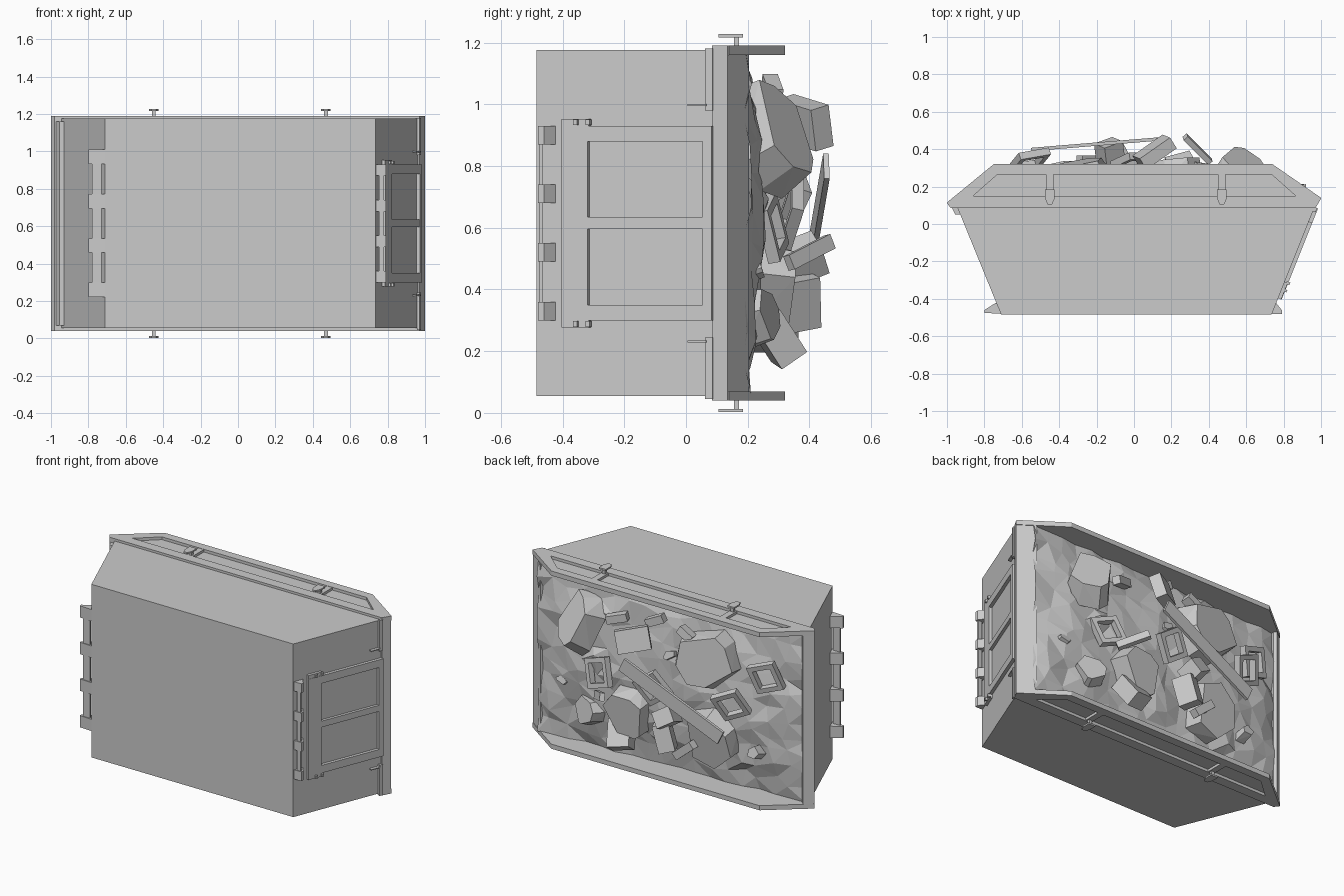
import bpy, bmesh, math, random
from mathutils import Matrix, Vector, Euler

random.seed(11)
if "Cube" in bpy.data.objects:
    bpy.data.objects.remove(bpy.data.objects["Cube"])

grey = bpy.data.materials.new("plain grey")
grey.use_nodes = True
colour = (0.6, 0.6, 0.6, 1)
grey.diffuse_color = colour
grey.node_tree.nodes["Principled BSDF"].inputs["Base Color"].default_value = colour


def finish(name, bm, matrix=None):
    if matrix is not None:
        bm.transform(matrix)
    mesh = bpy.data.meshes.new(name)
    bm.to_mesh(mesh)
    bm.free()
    mesh.materials.append(grey)
    obj = bpy.data.objects.new(name, mesh)
    bpy.context.scene.collection.objects.link(obj)
    return obj


def prism(name, loops, low, high, matrix=None):
    """Extrude an outline, with optional holes, from low to high."""
    bm = bmesh.new()
    edges = []
    for loop in loops:
        verts = [bm.verts.new((x, y, low)) for x, y in loop]
        edges += [bm.edges.new((a, b)) for a, b in zip(verts, verts[1:] + verts[:1])]
    bmesh.ops.triangle_fill(bm, edges=edges, use_beauty=True)
    top = bmesh.ops.extrude_face_region(bm, geom=bm.faces[:], use_keep_orig=True)
    moved = [g for g in top["geom"] if isinstance(g, bmesh.types.BMVert)]
    bmesh.ops.translate(bm, verts=moved, vec=(0, 0, high - low))
    bmesh.ops.recalc_face_normals(bm, faces=bm.faces)
    return finish(name, bm, matrix)


def rect(x0, x1, y0, y1):
    return [(x0, y0), (x1, y0), (x1, y1), (x0, y1)]


def place(pos, turn):
    angles = [math.radians(a) for a in turn]
    return Matrix.Translation(pos) @ Euler(angles).to_matrix().to_4x4()


def block(name, pos, size, turn):
    bm = bmesh.new()
    bmesh.ops.create_cube(bm, size=1)
    bmesh.ops.scale(bm, verts=bm.verts, vec=size)
    return finish(name, bm, place(pos, turn))


def slab(name, pos, size, turn, sides=7):
    """Broken slab: a ragged polygon with sloping sides and a flat top."""
    bm = bmesh.new()
    for i in range(sides):
        a = math.tau * (i + random.uniform(-0.4, 0.4)) / sides
        r = random.uniform(0.85, 1.15)
        inset = random.uniform(0.75, 0.95)
        for y, shrink in ((-1, 1), (1, inset)):
            bm.verts.new((size[0] * r * shrink * math.cos(a), size[1] * y,
                          size[2] * r * shrink * math.sin(a)))
    hull = bmesh.ops.convex_hull(bm, input=bm.verts)
    loose = [g for g in hull["geom_interior"] if isinstance(g, bmesh.types.BMVert)]
    bmesh.ops.delete(bm, geom=loose, context="VERTS")
    bmesh.ops.recalc_face_normals(bm, faces=bm.faces)
    return finish(name, bm, place(pos, turn))


# Tapered container body
prism("container_body", [[(-0.71, -0.485), (0.735, -0.485), (0.965, 0.09), (-0.945, 0.09)]],
      0.055, 1.175)

# Side rims with recessed panels, ribs and lifting pins, mirrored top to bottom
flip = Matrix.Translation((0, 0, 1.23)) @ Matrix.Scale(-1, 4, (0, 0, 1))
outer = [(-0.975, 0.085), (0.97, 0.085), (1, 0.14), (0.74, 0.32), (-0.75, 0.32), (-1, 0.115)]
inner = [(-0.86, 0.15), (0.865, 0.15), (0.735, 0.265), (-0.73, 0.265)]
for side, matrix in (("upper", None), ("lower", flip)):
    parts = [prism(side + "_rim_panel", [outer], 1.16, 1.172, matrix),
             prism(side + "_rim_frame", [outer, inner], 1.172, 1.19, matrix)]
    for x in (-0.45, 0.47):
        cap = [(x - 0.025, 0.185), (x - 0.025, 0.135), (x - 0.012, 0.105),
               (x + 0.012, 0.105), (x + 0.025, 0.135), (x + 0.025, 0.185)]
        parts += [prism(side + "_rim_rib", [rect(x - 0.02, x + 0.02, 0.15, 0.265)],
                        1.17, 1.188, matrix),
                  prism(side + "_pin_stalk", [rect(x - 0.01, x + 0.01, 0.155, 0.172)],
                        1.17, 1.22, matrix),
                  prism(side + "_pin_cap", [cap], 1.217, 1.227, matrix)]
    if matrix:
        for part in parts:
            part.data.flip_normals()

# End lips
prism("left_end_lip", [[(0.94, 0.085), (0.97, 0.085), (1, 0.135), (0.9, 0.204),
                        (0.89, 0.19), (0.96, 0.13)]], 0.041, 1.189)
prism("right_end_lip", [[(-0.94, 0.085), (-0.98, 0.085), (-1, 0.112), (-0.945, 0.155),
                         (-0.93, 0.14)]], 0.041, 1.189)
prism("right_lip_stiffener", [[(-0.975, 0.09), (-0.955, 0.05), (-0.93, 0.05), (-0.93, 0.09)]],
      0.07, 1.16)

# Hinge blocks and bars at both ends
left_wedge = [(0.73, -0.48), (0.79, -0.48), (0.79, -0.46), (0.758, -0.42)]
right_wedge = [(-0.71, -0.48), (-0.8, -0.475), (-0.8, -0.46), (-0.737, -0.42)]
for i in range(4):
    z = 0.33 + 0.19 * i
    prism("left_hinge_block", [left_wedge], z - 0.03, z + 0.03)
    z = 0.26 + 0.237 * i
    prism("right_hinge_block", [right_wedge], z - 0.038, z + 0.038)
prism("left_hinge_bar", [rect(0.755, 0.78, -0.475, -0.463)], 0.3, 0.93)
prism("right_hinge_bar", [rect(-0.78, -0.73, -0.472, -0.462)], 0.26, 0.97)

# Framed door on the sloping left end, drawn in the plane of the wall
slope = Vector((0.23, 0.575, 0)).normalized()
up = Vector((0, 0, 1))
wall = Matrix((slope, up, slope.cross(up))).transposed().to_4x4()
wall.translation = (0.735, -0.485, 0)
prism("door_frame", [rect(0.095, 0.62, 0.3, 0.93), rect(0.186, 0.588, 0.35, 0.88)],
      0, 0.02, wall)
prism("door_crossbar", [rect(0.18, 0.59, 0.595, 0.635)], 0, 0.018, wall)
for z, hook, strip in ((0.277, 0.228, 0.145), (0.93, 0.995, 1.08)):
    prism("door_tab", [rect(0.095, 0.19, z, z + 0.023)], 0, 0.018, wall)
    for u in (0.14, 0.183):
        prism("door_latch", [rect(u, u + 0.014, z + 0.002, z + 0.02)], 0.01, 0.03, wall)
    prism("lip_hook", [rect(0.535, 0.6, hook, hook + 0.006)], 0, 0.02, wall)
    prism("lip_strip", [rect(0.595, 0.62, strip - 0.1, strip + 0.1)], 0, 0.015, wall)

# Lumpy rubble surface, heaped toward the left end
bm = bmesh.new()
bmesh.ops.create_grid(bm, x_segments=17, y_segments=11, size=1)
for v in bm.verts:
    a, b = v.co.x, v.co.y
    mound = (1 - a ** 4) * (1 - b ** 2)
    wobble = 0 if max(abs(a), abs(b)) > 0.99 else 0.035
    v.co = (-0.015 + 0.935 * a + random.uniform(-wobble, wobble),
            0.16 + 0.035 * a + 0.08 * mound + random.uniform(-0.015, 0.018),
            0.615 + 0.55 * b + random.uniform(-wobble, wobble))
bmesh.ops.triangulate(bm, faces=bm.faces)
bmesh.ops.recalc_face_normals(bm, faces=bm.faces)
if sum(f.normal.y for f in bm.faces) < 0:
    bmesh.ops.reverse_faces(bm, faces=bm.faces)
finish("rubble_surface", bm)

# Large broken slabs
for pos, size, turn in (((-0.34, 0.26, 0.88), (0.22, 0.06, 0.21), (5, 0, 10)),
                        ((0.56, 0.28, 0.88), (0.15, 0.07, 0.19), (25, 0, -30)),
                        ((0.22, 0.27, 0.41), (0.15, 0.07, 0.18), (-5, 0, 5)),
                        ((-0.36, 0.24, 0.38), (0.16, 0.07, 0.2), (-10, 0, 5)),
                        ((0.52, 0.22, 0.3), (0.1, 0.06, 0.1), (10, 0, -20))):
    slab("concrete_slab", pos, size, turn)

# Small stones
for x, z in ((0.72, 0.45), (-0.65, 0.35), (-0.05, 0.82)):
    slab("stone", (x, 0.21, z), (0.05, 0.04, 0.04), (20, 30, 10), 5)

# Long plank across the heap
start, end = Vector((0.14, 0.455, 0.8)), Vector((-0.53, 0.4, 0.48))
run = end - start
bm = bmesh.new()
bmesh.ops.create_cube(bm, size=1)
bmesh.ops.scale(bm, verts=bm.verts, vec=(run.length, 0.018, 0.09))
finish("long_plank", bm, Matrix.Translation((start + end) / 2)
       @ run.to_track_quat("X", "Z").to_matrix().to_4x4())

# Bricks and boards
for pos, size, turn in (((0.11, 0.385, 0.94), (0.2, 0.07, 0.14), (15, 10, 35)),
                        ((0.02, 0.28, 1.05), (0.12, 0.05, 0.05), (0, 25, 10)),
                        ((-0.2, 0.28, 1.02), (0.1, 0.06, 0.05), (10, -30, 0)),
                        ((0.31, 0.26, 0.98), (0.13, 0.05, 0.05), (0, 15, 20)),
                        ((0.34, 0.4, 0.52), (0.2, 0.03, 0.05), (10, 20, -45)),
                        ((-0.13, 0.38, 0.5), (0.12, 0.12, 0.1), (25, 30, 20)),
                        ((-0.1, 0.36, 0.36), (0.1, 0.12, 0.17), (10, 15, 30)),
                        ((0.26, 0.29, 0.25), (0.14, 0.1, 0.17), (35, 10, 15)),
                        ((-0.23, 0.34, 0.3), (0.16, 0.05, 0.05), (0, 40, 0))):
    block("brick", pos, size, turn)

# Broken window frames
for pos, turn in (((-0.72, 0.21, 0.85), (80, 20, 10)), ((-0.56, 0.34, 0.68), (70, 25, 10)),
                  ((0.43, 0.28, 0.6), (100, 20, -10)), ((0, 0.34, 0.64), (75, 35, 0))):
    prism("window_frame", [rect(-0.09, 0.09, -0.09, 0.09), rect(-0.06, 0.06, -0.06, 0.06)],
          -0.02, 0.02, place(pos, turn))
